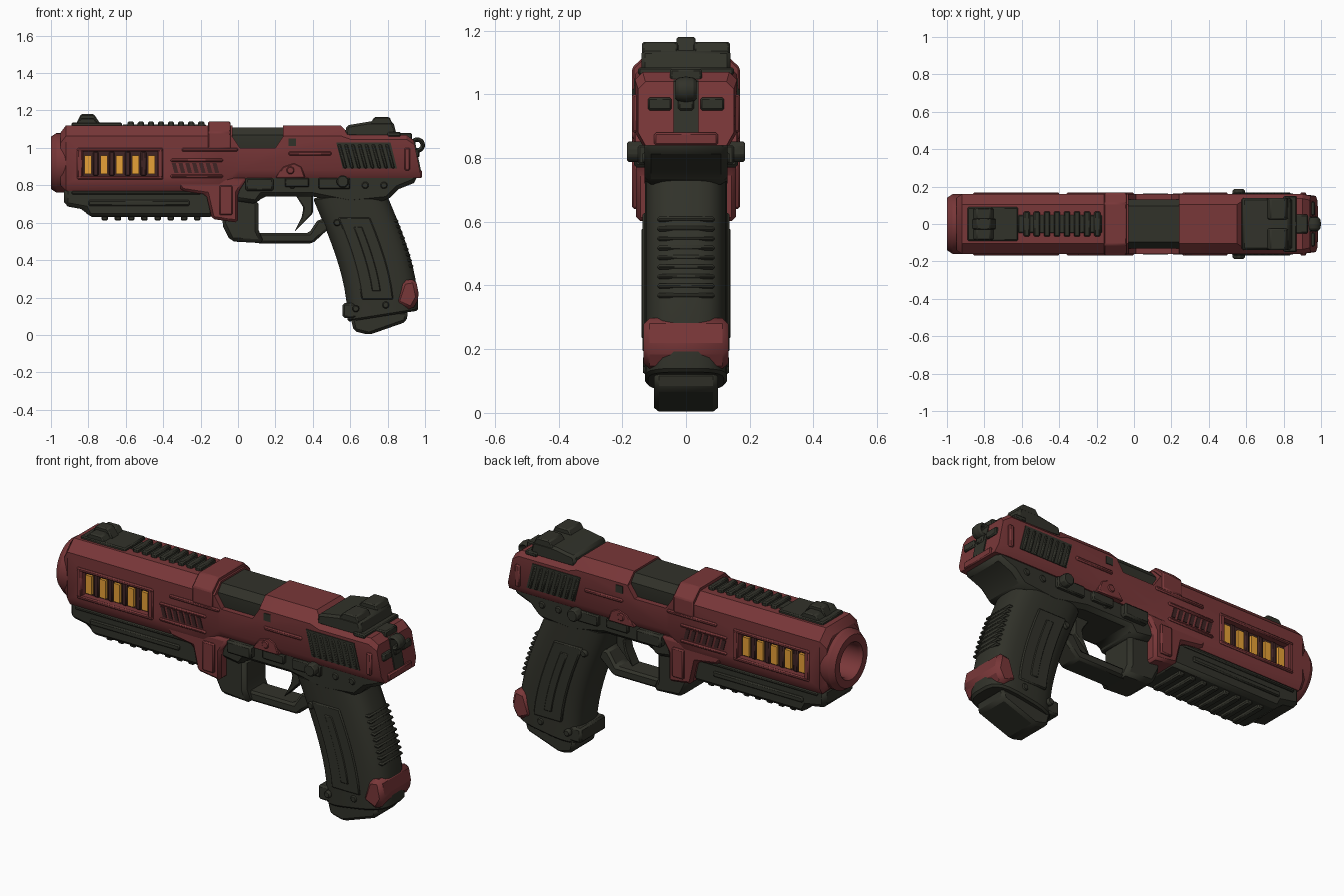
import bpy, bmesh, math

if "Cube" in bpy.data.objects:
    bpy.data.objects.remove(bpy.data.objects["Cube"])


def material(name, red, green, blue):
    mat = bpy.data.materials.new(name)
    mat.use_nodes = True
    colour = (red, green, blue, 1)
    mat.diffuse_color = colour
    mat.node_tree.nodes["Principled BSDF"].inputs["Base Color"].default_value = colour
    return mat


RED = material("faded red", 0.19, 0.038, 0.04)
DARK = material("olive black", 0.031, 0.032, 0.023)
SHADE = material("deep maroon", 0.05, 0.018, 0.018)
GLOW = material("amber", 0.85, 0.38, 0.04)

# Shared levels and half widths
TOP, REAR_TOP, SILL, BELLY = 1.12, 1.07, 0.84, 0.77
BORE = 0.92
WIDE, GRIP = 0.16, 0.13
FLUSH, PROUD = WIDE + 0.004, WIDE + 0.009


def add_loft(bm, rings, caps=True):
    loops = [[bm.verts.new(point) for point in ring] for ring in rings]
    count = len(loops[0])
    for near, far in zip(loops, loops[1:]):
        for i in range(count):
            j = (i + 1) % count
            bm.faces.new((near[i], near[j], far[j], far[i]))
    if caps:
        bm.faces.new(loops[0])
        bm.faces.new(loops[-1])


def finish(bm, name, mat, bevel):
    bmesh.ops.recalc_face_normals(bm, faces=bm.faces)
    mesh = bpy.data.meshes.new(name)
    bm.to_mesh(mesh)
    bm.free()
    mesh.materials.append(mat)
    ob = bpy.data.objects.new(name, mesh)
    bpy.context.collection.objects.link(ob)
    if bevel:
        mod = ob.modifiers.new("Bevel", "BEVEL")
        mod.width = bevel
        mod.limit_method = "ANGLE"
    return ob


def loft(name, rings, mat, caps=True, bevel=0):
    bm = bmesh.new()
    add_loft(bm, rings, caps)
    return finish(bm, name, mat, bevel)


def slab(name, outlines, mat, outer, inner=None, bevel=0.006):
    """Side outlines made solid: across the middle, or as a mirrored pair from inner to outer."""
    bm = bmesh.new()
    spans = [(-outer, outer)] if inner is None else [(inner, outer), (-inner, -outer)]
    for outline in outlines:
        for span in spans:
            add_loft(bm, [[(x, y, z) for x, z in outline] for y in span])
    return finish(bm, name, mat, bevel)


def panel(left, right, low, high, lean=0):
    return [(left, low), (right, low), (right + lean, high), (left + lean, high)]


def row(left, right, count, width, low, high, lean=0):
    pitch = (right - left - width) / (count - 1)
    starts = [left + i * pitch for i in range(count)]
    return [panel(x, x + width, low, high, lean) for x in starts]


def polygon(u, v, radius, sides):
    angles = [math.tau * (i + 0.5) / sides for i in range(sides)]
    return [(u + radius * math.cos(a), v + radius * math.sin(a)) for a in angles]


def disc(x, radius):
    return [(x, y, z) for y, z in polygon(0, BORE, radius, 40)]


def octagon(x, top, bottom, wide=WIDE, flat=0.65, lean=0):
    half = [(wide * flat, top), (wide, top - 0.16 * (1 - flat)), (wide, bottom + 0.04), (wide * 0.85, bottom)]
    ring = half + [(-y, z) for y, z in reversed(half)]
    return [(x - lean * (z - bottom), y, z) for y, z in ring]


def cut(ob, cutter):
    mod = ob.modifiers.new("Cut", "BOOLEAN")
    mod.object = cutter
    bpy.context.view_layer.objects.active = ob
    bpy.ops.object.modifier_apply(modifier=mod.name)
    bpy.data.objects.remove(cutter)


# Slide: faceted shell with windows, ejection port and bore cut out
slide = loft("slide", [
    octagon(-0.95, TOP - 0.04, BELLY + 0.03, WIDE - 0.02),
    octagon(-0.92, TOP, BELLY), octagon(-0.1, TOP, BELLY),
    octagon(0, TOP, SILL), octagon(0.55, TOP, SILL),
    octagon(0.6, REAR_TOP, SILL, flat=0.85), octagon(0.9, REAR_TOP, SILL, flat=0.85),
    octagon(0.98, REAR_TOP - 0.03, SILL, WIDE - 0.01, flat=0.85, lean=0.2)], RED)
window = panel(-0.83, -0.43, 0.85, 0.98)
port = [(-0.03, 1.3), (-0.03, 1.06), (0.01, 1), (0.2, 1), (0.24, 1.06), (0.24, 1.3)]
cut(slide, slab("window_cutter", [window], RED, 0.3, inner=0.125, bevel=0))
cut(slide, slab("port_cutter", [port], RED, 0.4, bevel=0))
cut(slide, loft("bore_cutter", [disc(-1.2, 0.095), disc(-0.72, 0.095)], RED))
loft("chamber_block", [octagon(x, TOP - 0.01, BORE, WIDE - 0.03, flat=0.75) for x in (-0.05, 0.26)], DARK)
loft("slide_band", [octagon(x, TOP + 0.02, 0.96, PROUD) for x in (-0.16, -0.04)], RED, bevel=0.006)

# Muzzle ring and bore
muzzle = [(-0.9, WIDE), (-0.97, WIDE), (-1, 0.14), (-1, 0.1), (-0.98, 0.09), (-0.73, 0.09)]
loft("muzzle_ring", [disc(x, radius) for x, radius in muzzle], RED, caps=False)
loft("bore_end", [disc(x, 0.094) for x in (-0.75, -0.72)], DARK)

# Glowing side windows with raised frames
slab("window_back", [window], SHADE, 0.131, inner=0.12, bevel=0)
slab("window_lights", row(-0.82, -0.445, 5, 0.037, 0.86, 0.96), GLOW, 0.146, inner=0.12, bevel=0)
slab("window_bars", row(-0.775, -0.49, 4, 0.03, 0.85, 0.98), SHADE, 0.142, inner=0.12)
slab("window_rails", [panel(-0.86, -0.4, z, z + 0.02) for z in (0.83, 0.98)], RED, PROUD, inner=0.14)
slab("window_posts", [panel(x, x + 0.03, 0.84, 0.99) for x in (-0.86, -0.43)], RED, PROUD, inner=0.14)

# Side vents, rear serrations and slide trim
slab("vent_slots", row(-0.34, -0.1, 7, 0.022, 0.865, BORE, lean=-0.015), SHADE, FLUSH, inner=0.15, bevel=0)
slab("vent_frame", [panel(-0.36, -0.08, z, z + 0.017) for z in (SILL, BORE + 0.005)], RED, PROUD, inner=0.14)
slab("serration_panel", [panel(0.56, 0.85, 0.89, 1.03, lean=-0.035)], DARK, FLUSH, inner=0.14, bevel=0)
slab("serration_ribs", row(0.565, 0.84, 8, 0.02, 0.89, 1.02, lean=-0.035), DARK, PROUD, inner=0.14)
slab("slide_trim", [panel(-0.3, 0, 0.98, 1), panel(0.27, 0.5, 0.96, 0.98), panel(0.89, 0.92, 0.88, 1)],
     RED, PROUD, inner=0.14)
slab("side_port", [panel(0.27, 0.31, 1.01, 1.05)], DARK, FLUSH, inner=0.14, bevel=0)
slab("hinge_lug", [[(0.2, SILL), (0.36, SILL), (0.34, 0.9), (0.3, BORE), (0.24, 0.9)]], RED, FLUSH, inner=0.1)
slab("hinge_pin", [polygon(0.28, 0.88, 0.022, 12)], RED, PROUD, inner=0.1)

# Red bracket ahead of the trigger guard
bracket = [(-0.35, SILL), (-0.3, BELLY), (-0.17, 0.75), (-0.14, 0.62), (0, 0.6), (0, 0.76), (0.05, SILL)]
slab("front_bracket", [bracket], RED, WIDE - 0.003, bevel=0.014)
slab("bracket_rib", [panel(-0.1, -0.03, 0.64, 0.8)], RED, PROUD, inner=0.14)

# Under-barrel rail
rail = [(-0.93, BELLY + 0.02), (-0.93, 0.69), (-0.82, 0.67), (-0.8, 0.63), (-0.13, 0.63), (-0.13, BELLY + 0.02)]
slab("under_rail", [rail], DARK, GRIP, bevel=0.02)
slab("rail_strips", [panel(-0.8, -0.26, 0.69, 0.72), panel(-0.89, -0.2, 0.75, BELLY)], DARK, GRIP + 0.01, inner=0.1)
slab("rail_teeth", row(-0.73, -0.2, 8, 0.035, 0.612, 0.66), DARK, 0.1)

# Frame, trigger and guard
slab("frame", [[(-0.02, 0.86), (-0.04, 0.72), (0.1, 0.7), (0.13, 0.74), (0.4, 0.74), (0.6, 0.7),
                (0.8, 0.72), (0.86, 0.78), (0.96, 0.82), (0.95, 0.86)]], DARK, GRIP, bevel=0.025)
slab("guard_front", [[(-0.09, 0.6), (-0.04, 0.5), (0.14, 0.49), (0.11, 0.56), (0.11, 0.72), (-0.03, 0.74)]],
     DARK, 0.1, bevel=0.02)
slab("guard_bow", [[(0.1, 0.49), (0.4, 0.49), (0.52, 0.6), (0.43, 0.62), (0.38, 0.545), (0.1, 0.545)]],
     DARK, 0.065, bevel=0.012)
slab("trigger", [[(0.3, 0.76), (0.4, 0.76), (0.4, 0.65), (0.3, 0.55), (0.34, 0.63), (0.35, 0.68)]], DARK, 0.035)
slab("takedown_lever", [panel(0.04, 0.19, BELLY, SILL)], DARK, FLUSH, inner=0.1, bevel=0.01)
slab("slide_stop", [panel(0.43, 0.6, 0.78, SILL), panel(0.25, 0.38, 0.79, SILL)], DARK, 0.15, inner=0.1)
slab("safety_lever", [polygon(0.56, 0.82, 0.035, 8)], DARK, 0.186, inner=0.1)
slab("frame_pins", [polygon(x, 0.8, 0.02, 10) for x in (0.29, 0.68, 0.78)], DARK, GRIP + 0.006, inner=0.1)


# Grip: one rounded section swept down a curved spine
def spine(t):
    return 0.615 + 0.16 * math.sin(t * math.pi / 2), 0.7 - 0.6 * t


def grip_ring(t, sides=24):
    x, z = spine(t)
    ring = []
    for along, across in polygon(0, 0, 1, sides):
        along = math.copysign(abs(along) ** 0.6, along)
        across = math.copysign(abs(across) ** 0.6, across)
        ring.append((x + 0.19 * along, GRIP * across, z + 0.03 * along))
    return ring


def grip_strip(front, back, start, end, steps=6):
    """Outline that follows the spine between two offsets from it."""
    points = [spine(start + (end - start) * i / steps) for i in range(steps + 1)]
    return [(x + front, z) for x, z in points] + [(x + back, z) for x, z in reversed(points)]


loft("grip", [grip_ring(i / 10) for i in range(-1, 11)], DARK, bevel=0.01)
slab("grip_panels", [grip_strip(-0.11, 0.06, 0.12, 0.85)], DARK, GRIP + 0.006, inner=0.1)
slab("grip_ridges", [grip_strip(-0.05, 0, 0.2, 0.78)], DARK, GRIP + 0.01, inner=0.1)
for i in range(9):
    x, z = spine(0.2 + i * 0.05)
    slab("backstrap_rib", [panel(x + 0.1, x + 0.193, z + 0.02, z + 0.036)], DARK, 0.09)
slab("grip_bolts", [polygon(*spot, 0.02, 10) for spot in ((0.63, 0.14), (0.79, 0.16), (0.53, 0.6))],
     DARK, GRIP + 0.005, inner=0.1)
slab("grip_toe", [panel(0.56, 0.64, 0.09, 0.17)], DARK, 0.11, bevel=0.01)
slab("heel_cap", [[(0.88, 0.29), (0.95, 0.3), (0.97, 0.2), (0.93, 0.13), (0.84, 0.17)]],
     RED, GRIP + 0.004, bevel=0.02)
slab("magazine_base", [[(0.6, 0.1), (0.62, 0.02), (0.7, 0), (0.9, 0.07), (0.91, 0.13)]], DARK, 0.1, bevel=0.015)

# Sights and top rail
slab("front_sight_base", [panel(-0.89, -0.62, 1.1, TOP + 0.015)], DARK, 0.09)
slab("front_sight", [[(-0.87, TOP), (-0.84, 1.18), (-0.77, 1.18), (-0.73, TOP)]], DARK, 0.03)
slab("front_sight_cheeks", [[(-0.87, TOP), (-0.84, 1.16), (-0.77, 1.16), (-0.74, TOP)]], DARK, 0.085, inner=0.02)
slab("top_rail", [panel(-0.62, -0.17, 1.1, TOP + 0.005)], DARK, 0.05)
slab("top_rail_slats", row(-0.59, -0.18, 8, 0.033, 1.1, TOP + 0.02), DARK, 0.068)
slab("rear_sight_base", [[(0.57, 1.06), (0.58, TOP), (0.7, 1.14), (0.83, 1.14), (0.85, 1.06)]],
     DARK, 0.14, bevel=0.012)
slab("rear_sight_ears", [[(0.7, TOP), (0.73, 1.165), (0.81, 1.165), (0.83, TOP)]], DARK, 0.138, inner=0.025)
slab("rear_sight_foot", [panel(0.8, 0.87, 1.06, 1.085)], DARK, 0.15)
slab("rear_sight_tail", [panel(0.8, 0.93, 1.04, 1.08)], DARK, 0.05)

# Rear plate and hammer
slab("rear_lip", [panel(0.9, 0.985, SILL, 0.88)], RED, 0.1)
slab("hammer_slot", [[(0.88, 0.88), (0.978, 0.88), (0.945, 1.04), (0.88, REAR_TOP)]], DARK, 0.04, bevel=0)
slab("rear_plate_bars", [panel(0.9, 0.968, 0.95, 0.99)], DARK, 0.12, inner=0.045)
slab("hammer_stem", [panel(0.9, 0.97, 0.95, 1)], DARK, 0.025)
bpy.ops.mesh.primitive_torus_add(major_segments=20, minor_segments=8, major_radius=0.029, minor_radius=0.012,
                                 location=(0.959, 0, 1.015), rotation=(math.pi / 2, 0, 0))
hammer = bpy.context.object
hammer.name = "hammer_ring"
hammer.scale.z = 2.8
hammer.data.materials.append(DARK)

# Smooth shading with sharp creases
for ob in bpy.context.scene.objects:
    if ob.type == "MESH":
        bpy.ops.object.select_all(action="DESELECT")
        ob.select_set(True)
        bpy.context.view_layer.objects.active = ob
        bpy.ops.object.shade_smooth_by_angle(angle=math.radians(32))
